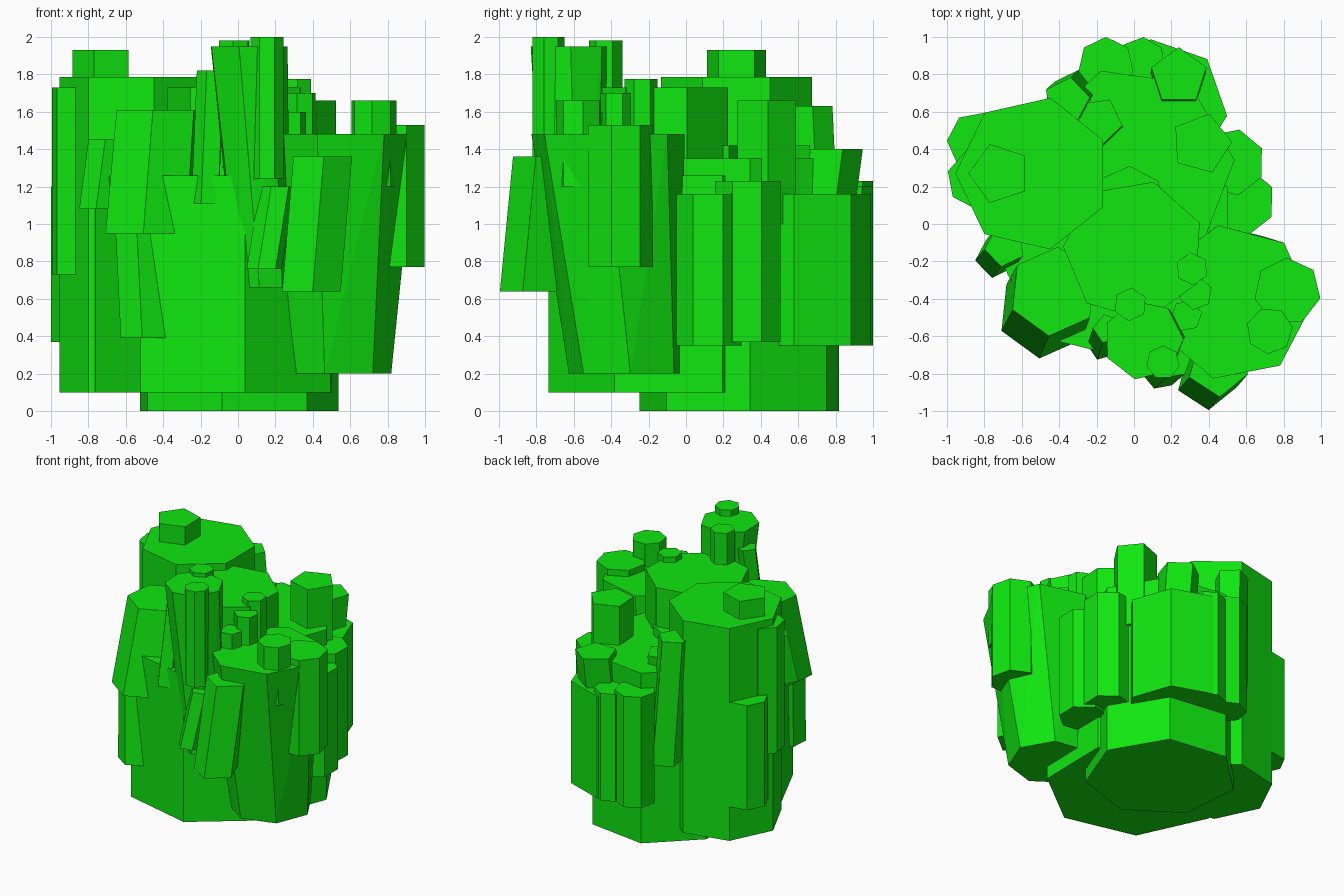
import bpy, math

green = bpy.data.materials.new("crystal_green")
green.diffuse_color = (0.005, 0.8, 0.005, 1)


def column(name, top, z0, z1, r, phase=0, n=7, foot=None, r0=None, twist=0):
    """Prism from a foot centre to a top centre; may lean, taper or twist."""
    foot, r0 = foot or top, r0 or r
    verts = []
    for (cx, cy), rad, z, rot in ((foot, r0, z0, twist), (top, r, z1, 0)):
        for i in range(n):
            a = math.radians(phase + rot) + math.tau * i / n
            verts.append((cx + rad * math.cos(a), cy + rad * math.sin(a), z))
    faces = [tuple(reversed(range(n))), tuple(range(n, 2 * n))]
    for i in range(n):
        j = (i + 1) % n
        if twist:
            faces += [(i, j, n + j), (i, n + j, n + i)]
        else:
            faces.append((i, j, n + j, n + i))
    mesh = bpy.data.meshes.new(name)
    mesh.from_pydata(verts, [], faces)
    mesh.materials.append(green)
    bpy.context.collection.objects.link(bpy.data.objects.new(name, mesh))


# Large main columns
column("base_column", (-0.01, 0.295), 0, 1.35, 0.55, -98)
column("wide_column", (-0.1, -0.085), 0.1, 1.26, 0.665, -78)
column("left_column", (-0.54, 0.27), 0.1, 1.785, 0.415, 77)
column("back_column", (0.13, 0.62), 0.35, 1.16, 0.37, 45)
column("centre_column", (0, -0.14), 0.5, 1.73, 0.38, 74)
column("right_column", (0.53, -0.42), 0.2, 1.48, 0.42, 101,
       foot=(0.51, -0.32), r0=0.31, twist=6)
column("tall_front_column", (0.05, -0.62), 0.66, 1.95, 0.215, -102,
       foot=(0.13, -0.6), r0=0.15, twist=6)

# Small columns standing on the large ones
column("left_cap", (-0.72, 0.27), 1.5, 1.93, 0.165, 108, 5)
column("right_cap", (0.725, -0.57), 1.2, 1.66, 0.125, 60)
column("back_cap", (0.36, 0.43), 1.0, 1.66, 0.165, 75, 5)
column("front_cap", (0.155, -0.74), 1.24, 2.0, 0.09, 90)
column("tall_cap", (-0.02, -0.43), 1.3, 1.98, 0.09, -95, 6)
column("inner_back_column", (-0.03, 0.11), 1.0, 1.42, 0.2, 88)
column("notch_column_1", (0.31, -0.24), 1.2, 1.775, 0.088, 95, 6)
column("notch_column_2", (0.33, -0.37), 1.2, 1.7, 0.09, 20, 6)
column("notch_column_3", (0.28, -0.49), 1.2, 1.6, 0.085, 10, 6)

# Upright columns around the outside
column("side_column_1", (-0.84, 0.44), 0.37, 1.2, 0.16, 75)
column("side_column_2", (-0.84, 0.24), 0.73, 1.73, 0.16, 165)
column("side_column_3", (0.82, -0.36), 0.77, 1.53, 0.18, -12)
column("side_column_4", (0.57, 0.12), 0.35, 1.16, 0.185, 25)
column("side_column_5", (0.52, 0.33), 0.37, 1.23, 0.18, 76)
column("side_column_7", (-0.15, 0.85), 0.35, 1.23, 0.15, 90)
column("side_column_8", (0.04, 0.87), 0.35, 1.2, 0.13, 85)

# Leaning columns
column("lean_left_large", (-0.43, -0.36), 0.95, 1.61, 0.24, -96, 6, foot=(-0.48, -0.47), r0=0.25)
column("lean_left_low", (-0.53, -0.5), 0.39, 1.0, 0.14, -95, 6, foot=(-0.5, -0.55))
column("lean_left_small", (-0.69, -0.12), 1.08, 1.455, 0.11, -100, 5, foot=(-0.74, -0.18))
column("lean_front_left", (-0.14, -0.56), 1.11, 1.82, 0.08, -110, 5, foot=(-0.17, -0.65))
column("lean_front_small", (0.21, -0.73), 0.76, 1.2, 0.095, -110, 6, foot=(0.14, -0.79))
column("lean_front_right", (0.45, -0.76), 0.64, 1.36, 0.165, -87, 5, foot=(0.39, -0.83))
column("lean_back", (0.24, 0.79), 0.8, 1.4, 0.155, 90, 5, foot=(0.23, 0.71))
column("lean_back_left", (-0.36, 0.66), 0.65, 1.63, 0.125, 80, 5, foot=(-0.31, 0.7), r0=0.13)
column("lean_notch", (-0.19, 0.55), 1.2, 1.42, 0.13, 62, 5, foot=(-0.18, 0.53))
